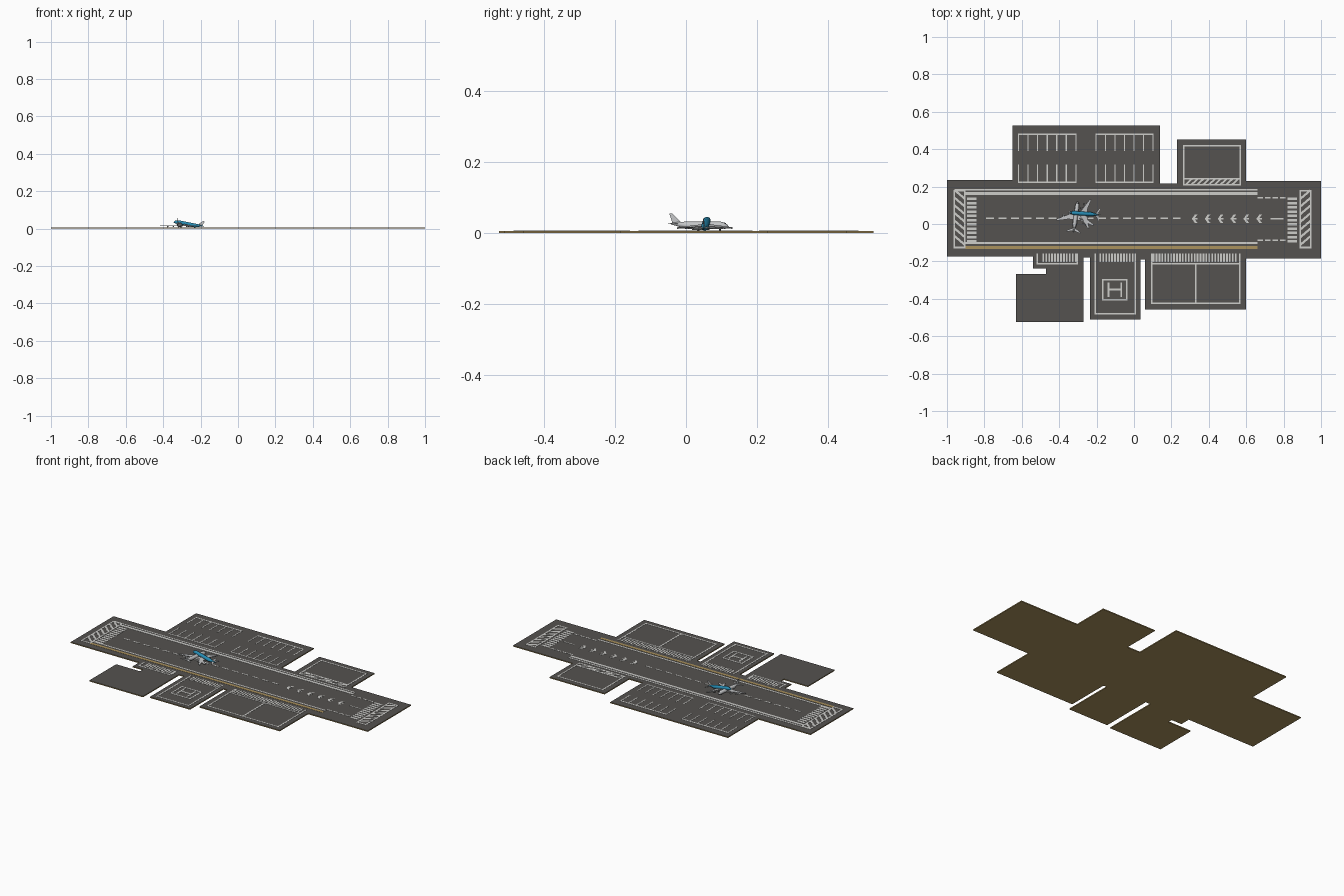
import bpy, bmesh, math
from mathutils import Matrix, Vector

if "Cube" in bpy.data.objects:
    bpy.data.objects.remove(bpy.data.objects["Cube"])


def material(name, rgb):
    m = bpy.data.materials.new(name)
    m.diffuse_color = (*rgb, 1)
    m.use_nodes = True
    m.node_tree.nodes["Principled BSDF"].inputs["Base Color"].default_value = m.diffuse_color
    return m


ASPHALT = material("asphalt grey", (0.09, 0.085, 0.08))
TAN = material("sand tan", (0.41, 0.29, 0.11))
WHITE = material("marking white", (0.62, 0.62, 0.60))
GREY = material("aircraft grey", (0.55, 0.56, 0.57))
BLUE = material("aircraft blue", (0.02, 0.26, 0.45))
DARK = material("tyre and glass dark", (0.03, 0.03, 0.035))
TOP = 0.006


def finish(name, bm, mats, smooth=False):
    bmesh.ops.recalc_face_normals(bm, faces=bm.faces)
    me = bpy.data.meshes.new(name)
    bm.to_mesh(me)
    bm.free()
    for m in mats:
        me.materials.append(m)
    ob = bpy.data.objects.new(name, me)
    bpy.context.collection.objects.link(ob)
    if smooth:
        bpy.context.view_layer.objects.active = ob
        ob.select_set(True)
        bpy.ops.object.shade_smooth_by_angle(angle=math.radians(40))
        ob.select_set(False)
    return ob


def prism(bm, pts, z0, z1):
    lo = [bm.verts.new((x, y, z0)) for x, y in pts]
    hi = [bm.verts.new((x, y, z1)) for x, y in pts]
    bm.faces.new(lo[::-1])
    top = bm.faces.new(hi)
    n = len(pts)
    for i in range(n):
        j = (i + 1) % n
        bm.faces.new((lo[i], lo[j], hi[j], hi[i]))
    return top


# Paved base: outline slab, inset top is asphalt and the rim is tan
outline = [(-1, -.175), (-.54, -.175), (-.54, -.238), (-.47, -.238), (-.47, -.268),
           (-.63, -.268), (-.63, -.525), (-.27, -.525), (-.27, -.18), (-.235, -.18),
           (-.235, -.51), (.035, -.51), (.035, -.19), (.06, -.19), (.06, -.457),
           (.6, -.457), (.6, -.185), (1, -.185), (1, .23), (.6, .23), (.6, .452),
           (.23, .452), (.23, .217), (.14, .217), (.14, .527), (-.65, .527),
           (-.65, .235), (-1, .235)]
bm = bmesh.new()
top = prism(bm, outline, 0, TOP)
bmesh.ops.inset_region(bm, faces=[top], thickness=0.023, depth=0)
top.material_index = 1
finish("paved_base", bm, [TAN, ASPHALT])


# Painted markings
class Paint:
    def __init__(self):
        self.bm = bmesh.new()

    def quad(self, pts):
        prism(self.bm, pts, TOP - 0.001, TOP + 0.001)

    def rect(self, x0, y0, x1, y1):
        self.quad([(x0, y0), (x1, y0), (x1, y1), (x0, y1)])

    def frame(self, x0, y0, x1, y1, w=0.009):
        self.rect(x0, y0, x1, y0 + w)
        self.rect(x0, y1 - w, x1, y1)
        self.rect(x0, y0 + w, x0 + w, y1 - w)
        self.rect(x1 - w, y0 + w, x1, y1 - w)

    def done(self, name, mat=WHITE):
        finish(name, self.bm, [mat])


# Hatched boxes and threshold bars at both runway ends
for side, x0, x1, b0, d in (("left", -.965, -.9, -.893, -.04), ("right", .885, .95, .82, .04)):
    p = Paint()
    p.frame(x0, -.13, x1, .182)
    for i in range(7):
        y = -.115 + i * .041 + (.04 if d < 0 else 0)
        p.quad([(x0 + .009, y), (x1 - .009, y + d), (x1 - .009, y + d + .015), (x0 + .009, y + .015)])
    for i in range(11):
        y = -.1 + i * .0227
        p.rect(b0, y, b0 + .052, y + .014)
    p.done(side + "_threshold")

# Runway edge lines, centre dashes and arrows
p = Paint()
p.rect(-.96, .178, .66, .187)
p.rect(-.9, .154, .66, .17)
p.rect(-.9, -.106, .66, -.096)
for i in range(4):
    for y in (-.09, .137):
        p.rect(.66 + i * .04, y, .69 + i * .04, y + .008)
p.done("runway_edge_lines")
p = Paint()
p.rect(-.9, -.134, .66, -.117)
p.done("tan_edge_stripe", TAN)
p = Paint()
for i in range(16):
    x = -.79 + i * .0665
    p.rect(x, .026, x + .042, .034)
for i in range(6):
    x = .31 + i * .069
    p.rect(x, .025, x + .03, .031)
    for s in (-1, 1):
        p.quad([(x, .028), (x + .012, .028), (x + .03, .028 + s * .023), (x + .015, .028 + s * .023)])
p.rect(.73, .025, .8, .031)
p.done("centre_line")

# Parking stalls in the rear block
p = Paint()
for x0 in (-.62, -.207):
    for i in range(7):
        x = x0 + i * .051
        p.rect(x, .39, x + .006, .476)
        p.rect(x, .227, x + .006, .317)
    p.rect(x0, .476, x0 + .312, .485)
    p.rect(x0, .22, x0 + .312, .227)
p.done("parking_stalls")

# Rear right apron with hatched entry
p = Paint()
p.frame(.262, .205, .572, .422, .008)
p.rect(.27, .237, .564, .246)
for i in range(9):
    x = .272 + i * .031
    p.quad([(x, .213), (x + .014, .213), (x + .04, .237), (x + .026, .237)])
p.done("rear_apron_lines")

# Front aprons with entry bars
p = Paint()
for x0, x1, fx0, fx1, fy in ((-.49, -.30, -.52, -.30, -.216), (-.185, .005, -.21, .01, -.485),
                             (.1, .555, .09, .57, -.428)):
    n = int((x1 - x0) / .0155)
    for i in range(n):
        x = x0 + i * (x1 - x0) / n
        p.rect(x, -.203, x + .009, -.157)
    p.rect(fx0, fy, fx1, fy + .008)
    for x in (fx0, fx1 - .008):
        p.rect(x, fy + .008, x + .008, -.157)
p.rect(.09, -.216, .57, -.209)
p.rect(.325, -.42, .334, -.216)
p.done("front_apron_lines")

# Helipad
p = Paint()
p.frame(-.17, -.408, -.035, -.295, .008)
p.rect(-.142, -.39, -.132, -.312)
p.rect(-.073, -.39, -.063, -.312)
p.rect(-.132, -.356, -.073, -.346)
p.done("helipad_marking")


# Aircraft: nose towards local +y, built around the fuselage axis
def airliner(name, mat, length, r, span, place):
    def put(part, bm, m, smooth=False):
        bm.transform(place)
        finish(name + "_" + part, bm, [m], smooth)

    def tube(bm, stations, segs=14):
        rings = []
        for y, rad, x, z in stations:
            rings.append([bm.verts.new((x + rad * math.cos(a), y, z + rad * math.sin(a)))
                          for a in (2 * math.pi * k / segs for k in range(segs))])
        for a, b in zip(rings, rings[1:]):
            for k in range(segs):
                bm.faces.new((a[k], a[(k + 1) % segs], b[(k + 1) % segs], b[k]))
        bm.faces.new(rings[0])
        bm.faces.new(rings[-1])

    L = length / 2
    bm = bmesh.new()
    tube(bm, [(-L, r * .15, 0, r * .5), (-L * .75, r * .55, 0, r * .3), (-L * .45, r, 0, 0),
              (L * .72, r, 0, 0), (L * .87, r * .8, 0, -r * .1), (L * .96, r * .45, 0, -r * .25),
              (L, r * .1, 0, -r * .35)])
    put("fuselage", bm, mat, True)

    # Swept wings and tailplane
    bm = bmesh.new()
    for s in (-1, 1):
        prism(bm, [(0, L * .35), (s * span, -L * .3), (s * span, -L * .42), (s * span * .35, -L * .2),
                   (0, -L * .2)], -r * .6, -r * .35)
        prism(bm, [(0, -L * .68), (s * span * .38, -L * .95), (s * span * .38, -L * 1.02),
                   (0, -L * .92)], r * .3, r * .45)
    put("wings", bm, GREY)

    # Tail fin
    bm = bmesh.new()
    prism(bm, [(-L * .6, r * .5), (-L * .93, r * 3), (-L * 1.04, r * 3), (-L * .92, r * .4)], -.001, .001)
    bm.transform(Matrix(((0, 0, 1, 0), (1, 0, 0, 0), (0, 1, 0, 0), (0, 0, 0, 1))))
    put("tail_fin", bm, GREY)

    # Engines
    bm = bmesh.new()
    for s in (-1, 1):
        for f in (.36, .64):
            y = L * (.35 - .65 * f)
            tube(bm, [(y - L * .08, r * .22, s * span * f, -r * .9), (y + L * .05, r * .32, s * span * f, -r * .9),
                      (y + L * .16, r * .28, s * span * f, -r * .9)], 8)
    put("engines", bm, GREY, True)

    # Cockpit glass
    bm = bmesh.new()
    prism(bm, [(-r * .45, L * .84), (r * .45, L * .84), (r * .35, L * .91), (-r * .35, L * .91)], r * .4, r * .62)
    put("cockpit_glass", bm, DARK)

    # Wheels
    bm = bmesh.new()
    for x, y in ((0, L * .7), (-r * .6, -L * .05), (r * .6, -L * .05)):
        prism(bm, [(x - .0012, y - .0025), (x + .0012, y - .0025), (x + .0012, y + .0025), (x - .0012, y + .0025)],
              -r * 1.35, -r * .7)
    put("wheels", bm, DARK)


rot = lambda deg, axis: Matrix.Rotation(math.radians(deg), 4, axis)
airliner("grey_airliner", GREY, .165, .011, .1,
         Matrix.Translation((-.312, .038, .021)) @ rot(-8, 'Z'))
airliner("blue_airliner", BLUE, .16, .0105, .078,
         Matrix.Translation((-.265, .055, .024)) @ rot(86, 'Z') @ rot(11, 'X'))
